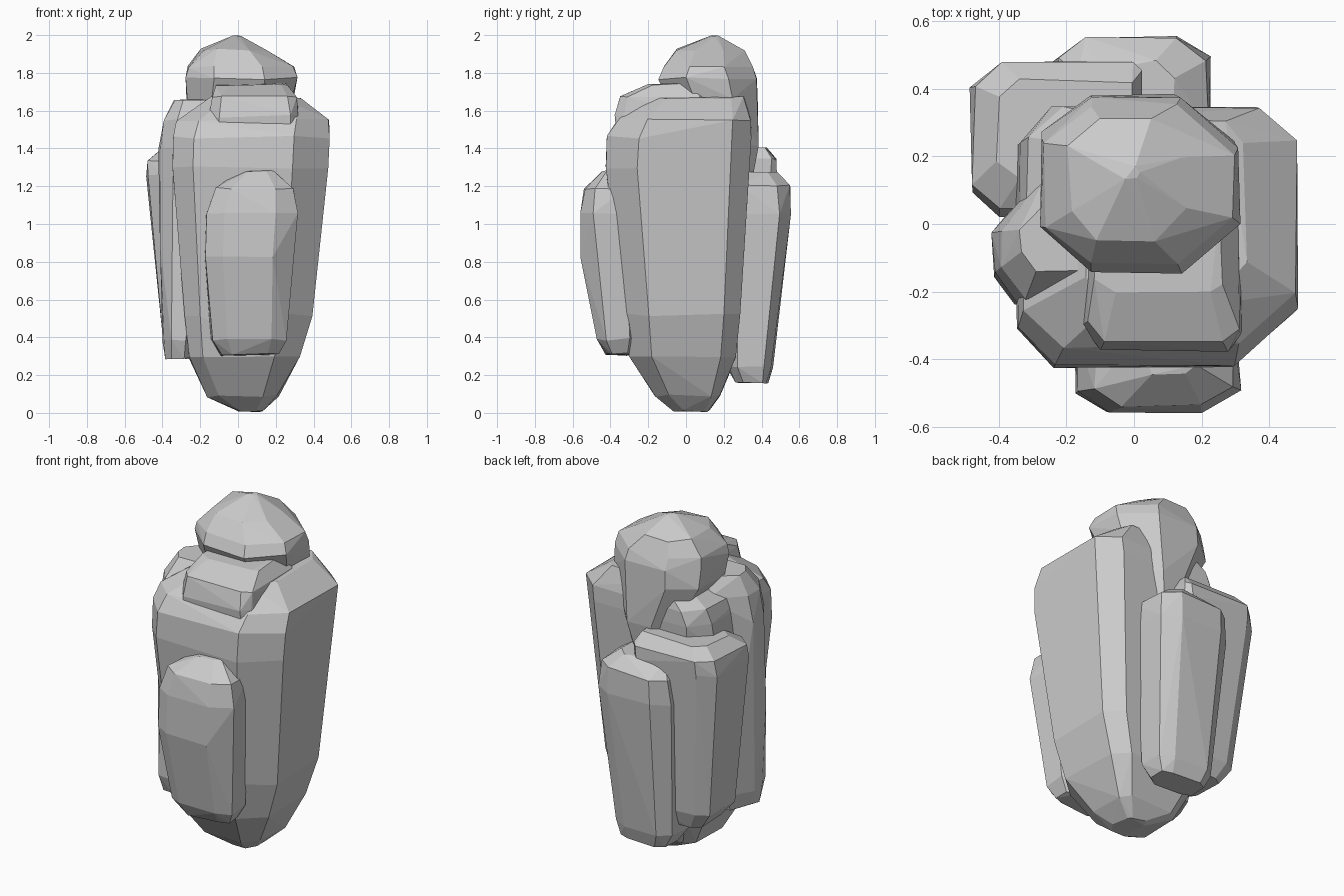
import bpy, bmesh, math, random

random.seed(4)


def rock(name, rings, cuts, jitter=0.008):
    """Convex faceted boulder from rectangles (z, x0, x1, y0, y1) with corners
    cut by the fractions front-left, front-right, back-right, back-left."""
    fl, fr, br, bl = cuts
    bm = bmesh.new()
    for z, x0, x1, y0, y1 in rings:
        w, d = x1 - x0, y1 - y0
        for x, y in ((x0 + fl * w, y0), (x1 - fr * w, y0), (x1, y0 + fr * d), (x1, y1 - br * d),
                     (x1 - br * w, y1), (x0 + bl * w, y1), (x0, y1 - bl * d), (x0, y0 + fl * d)):
            j = [random.uniform(-jitter, jitter) for _ in range(3)]
            bm.verts.new((x + j[0], y + j[1], max(0, z + j[2])))
    hull = bmesh.ops.convex_hull(bm, input=bm.verts[:])
    junk = {v for v in hull["geom_interior"] + hull["geom_unused"]
            if isinstance(v, bmesh.types.BMVert)}
    bmesh.ops.delete(bm, geom=list(junk), context='VERTS')
    bmesh.ops.dissolve_limit(bm, angle_limit=math.radians(4),
                             verts=bm.verts[:], edges=bm.edges[:])
    bmesh.ops.recalc_face_normals(bm, faces=bm.faces[:])
    mesh = bpy.data.meshes.new(name)
    bm.to_mesh(mesh)
    bm.free()
    ob = bpy.data.objects.new(name, mesh)
    bpy.context.collection.objects.link(ob)
    return ob


# central column, tapering to a blunt foot
rock("main_rock", [
    (0.01, 0.00, 0.13, -0.06, 0.12),
    (0.09, -0.16, 0.21, -0.16, 0.18),
    (0.30, -0.26, 0.32, -0.30, 0.26),
    (0.52, -0.29, 0.39, -0.34, 0.28),
    (1.30, -0.345, 0.47, -0.42, 0.32),
    (1.46, -0.345, 0.48, -0.415, 0.34),
    (1.55, -0.32, 0.48, -0.36, 0.34),
    (1.67, -0.14, 0.33, -0.24, 0.31)], (0.14, 0.22, 0.14, 0.13))

# rounded crown, running down the back
rock("top_rock", [
    (1.20, 0.00, 0.12, 0.20, 0.34),
    (1.42, -0.12, 0.22, 0.05, 0.38),
    (1.66, -0.27, 0.29, -0.09, 0.38),
    (1.77, -0.27, 0.31, -0.14, 0.38),
    (1.83, -0.265, 0.29, -0.12, 0.35),
    (1.92, -0.19, 0.15, -0.05, 0.31),
    (1.99, -0.02, 0.01, 0.13, 0.17)], (0.24, 0.28, 0.3, 0.24))

# ledge below the crown
rock("ledge_rock", [
    (1.46, -0.16, 0.32, -0.37, 0.10),
    (1.57, -0.16, 0.32, -0.37, 0.12),
    (1.67, -0.14, 0.31, -0.35, 0.12),
    (1.74, -0.11, 0.26, -0.20, 0.06)], (0.13, 0.10, 0.12, 0.18))

# slab leaning on the front
rock("front_slab", [
    (0.31, -0.09, 0.22, -0.42, -0.28),
    (0.39, -0.14, 0.26, -0.47, -0.25),
    (0.82, -0.17, 0.29, -0.555, -0.27),
    (1.05, -0.17, 0.31, -0.555, -0.28),
    (1.19, -0.11, 0.29, -0.535, -0.28),
    (1.28, 0.02, 0.19, -0.44, -0.30)], (0.2, 0.22, 0.2, 0.2))

# tall slab on the left side
rock("left_slab", [
    (0.29, -0.38, -0.26, -0.20, 0.06),
    (0.38, -0.395, -0.25, -0.24, 0.08),
    (0.90, -0.41, -0.16, -0.25, 0.12),
    (1.40, -0.415, -0.10, -0.24, 0.15),
    (1.55, -0.39, -0.10, -0.22, 0.16),
    (1.66, -0.34, -0.12, -0.14, 0.10)], (0.25, 0.15, 0.2, 0.47))

# broad slab at the back left corner
rock("back_left_slab", [
    (0.29, -0.33, -0.02, 0.10, 0.36),
    (0.38, -0.40, 0.00, 0.06, 0.39),
    (1.26, -0.48, 0.02, 0.02, 0.475),
    (1.34, -0.475, 0.02, 0.05, 0.475),
    (1.40, -0.40, 0.00, 0.14, 0.43)], (0.15, 0.05, 0.06, 0.17))

# slab at the back
rock("back_slab", [
    (0.16, -0.15, 0.14, 0.27, 0.43),
    (0.24, -0.20, 0.17, 0.22, 0.455),
    (1.05, -0.24, 0.22, 0.22, 0.555),
    (1.20, -0.23, 0.22, 0.22, 0.55),
    (1.27, -0.17, 0.12, 0.25, 0.48)], (0.2, 0.2, 0.2, 0.2))
